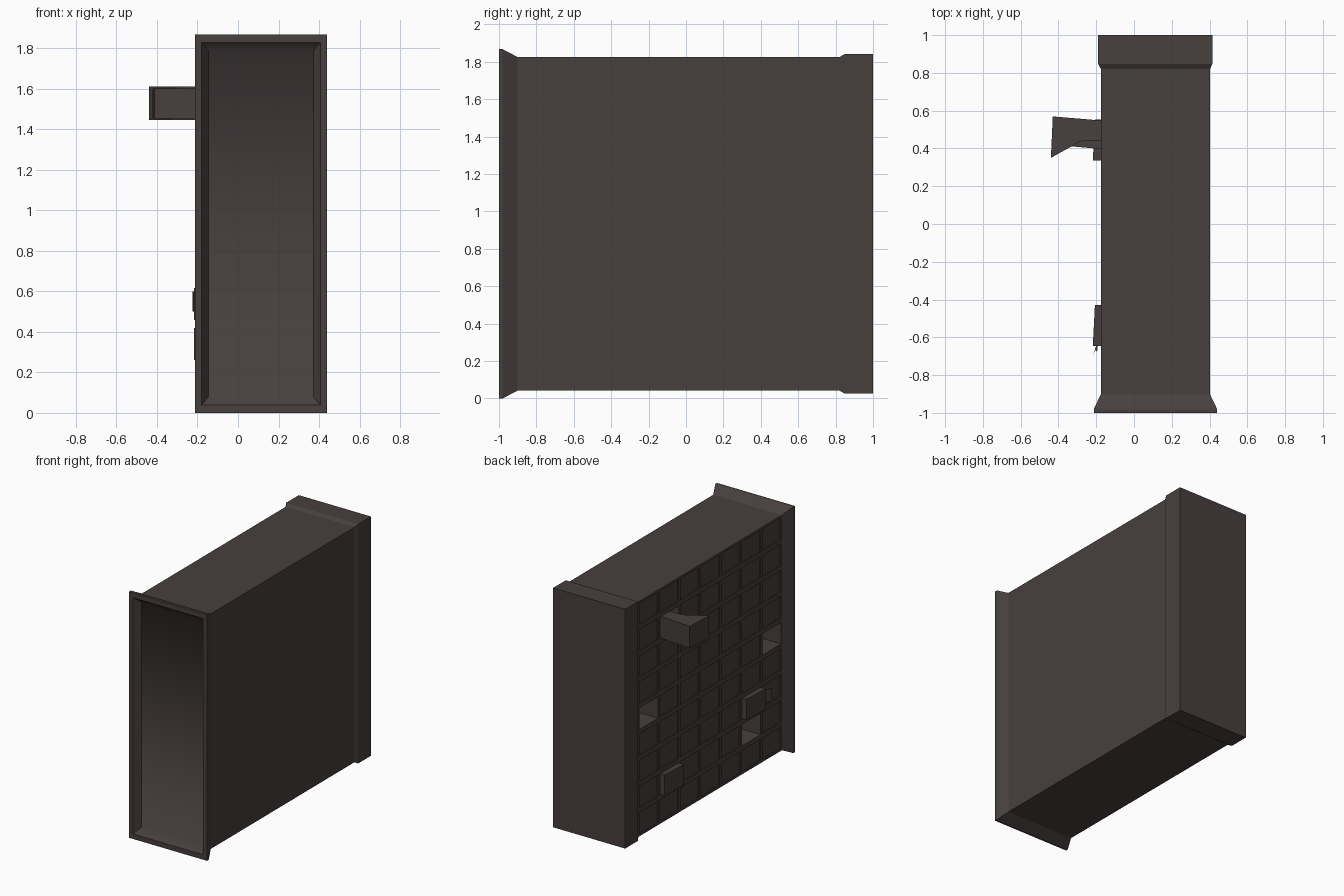
import bpy, bmesh

if "Cube" in bpy.data.objects:
    bpy.data.objects.remove(bpy.data.objects["Cube"])

wood = bpy.data.materials.new("dark_brown_wood")
wood.diffuse_color = (0.063, 0.050, 0.048, 1)
wood.use_nodes = True
wood.node_tree.nodes["Principled BSDF"].inputs["Base Color"].default_value = wood.diffuse_color


def finish(bm, name, recalc=True):
    if recalc:
        bmesh.ops.recalc_face_normals(bm, faces=bm.faces[:])
    me = bpy.data.meshes.new(name)
    bm.to_mesh(me)
    bm.free()
    me.materials.append(wood)
    ob = bpy.data.objects.new(name, me)
    bpy.context.collection.objects.link(ob)
    return ob


def rings(bm, sections, axis):
    """Vertex rings for rectangles (position, a0, a1, b0, b1) across an axis."""
    out = []
    for p, a0, a1, b0, b1 in sections:
        pts = [(a0, b0), (a1, b0), (a1, b1), (a0, b1)]
        out.append([bm.verts.new((p, a, b) if axis == "x" else (a, p, b)) for a, b in pts])
    return out


def prism(bm, pts, z0, z1):
    """Outline in plan, extruded from z0 to z1."""
    lo = [bm.verts.new((x, y, z0)) for x, y in pts]
    hi = [bm.verts.new((x, y, z1)) for x, y in pts]
    bm.faces.new(lo[::-1])
    bm.faces.new(hi)
    for i in range(len(pts)):
        j = (i + 1) % len(pts)
        bm.faces.new((lo[i], lo[j], hi[j], hi[i]))


# Cabinet shell: recessed tray, flared rim, straight body, stepped plinth
X0, X1, Z0, Z1 = -0.175, 0.402, 0.042, 1.825
Y0, Y1 = -0.90, 0.82
sections = [
    (-0.95, -0.145, 0.372, 0.08, 1.787),
    (-1.0, -0.18, 0.407, 0.038, 1.829),
    (-1.0, -0.213, 0.44, 0.0, 1.867),
    (-0.98, -0.213, 0.44, 0.0, 1.867),
    (Y0, X0, X1, Z0, Z1),
    (Y1, X0, X1, Z0, Z1),
    (0.848, -0.19, 0.415, 0.026, 1.841),
    (1.0, -0.19, 0.415, 0.026, 1.841),
]
bm = bmesh.new()
rs = rings(bm, sections, "y")
smooth = [bm.faces.new(rs[0])]
for i in range(len(rs) - 1):
    for j in range(4):
        if i == 4 and j == 3:
            continue                       # drawer side is built separately
        k = (j + 1) % 4
        f = bm.faces.new((rs[i][j], rs[i][k], rs[i + 1][k], rs[i + 1][j]))
        if i == 0 and j in (0, 2):
            smooth.append(f)
bm.faces.new(rs[-1])
for f in smooth:
    f.smooth = True
finish(bm, "cabinet_shell")

# Drawer face: 7 x 9 framed cells, shallow when shut, deep when open or empty
COLS, ROWS = 7, 9
DY, DZ = (Y1 - Y0) / COLS, (Z1 - Z0) / ROWS
GY, GZ = 0.010, 0.018
deep = {(0, 4), (6, 4), (5, 1), (5, 2), (1, 1), (1, 7)}


def cell(c, r):
    y1 = Y1 - c * DY
    z0 = Z0 + r * DZ
    return y1 - DY, y1, z0, z0 + DZ


bm = bmesh.new()
for c in range(COLS):
    for r in range(ROWS):
        a, b, lo, hi = cell(c, r)
        inner = (a + GY, b - GY, lo + GZ, hi - GZ)
        depth = 0.5 if (c, r) in deep else 0.008
        rr = rings(bm, [(X0, a, b, lo, hi), (X0, *inner), (X0 + depth, *inner)], "x")
        for i in range(2):
            for j in range(4):
                k = (j + 1) % 4
                bm.faces.new((rr[i][j], rr[i + 1][j], rr[i + 1][k], rr[i][k]))
        bm.faces.new(rr[2][::-1])
finish(bm, "drawer_grid", recalc=False)

# Pulled-out drawer: front, floor, two scooped side walls
_, _, lo, hi = cell(1, 7)
lo, hi, t = lo + GZ - 0.002, hi - GZ + 0.002, 0.012
bm = bmesh.new()
prism(bm, [(-0.44, 0.35), (-0.42, 0.36), (-0.412, 0.568), (-0.43, 0.57)], lo, hi)
prism(bm, [(-0.415, 0.552), (0.10, 0.51), (0.10, 0.525), (-0.415, 0.568)], lo + t, hi - t)


def side(dip, z):
    prism(bm, [(-0.421, 0.361), (-0.33, 0.411)] + dip +
          [(0.10, 0.525), (-0.413, 0.568)], z, z + t)


side([(-0.295, 0.433), (-0.26, 0.443), (-0.175, 0.443), (0.10, 0.42)], hi - t)
side([(-0.175, 0.397), (0.10, 0.375)], lo)
finish(bm, "open_drawer")

# Two drawers slightly ajar and crooked
for c, r, name in ((5, 2, "ajar_drawer_upper"), (1, 1, "ajar_drawer_lower")):
    a, b, lo, hi = cell(c, r)
    bm = bmesh.new()
    prism(bm, [(-0.218, a + 0.008), (0.1, a + 0.012), (0.1, b - 0.02), (-0.207, b - 0.02)],
          lo + GZ + 0.002, hi - GZ - 0.002)
    finish(bm, name)

# Crumpled paper sticking out of the upper ajar drawer
bm = bmesh.new()
prism(bm, [(-0.200, -0.644), (-0.224, -0.712), (-0.207, -0.668), (-0.195, -0.676),
           (-0.192, -0.640)], 0.50, 0.60)
finish(bm, "paper_scrap")
